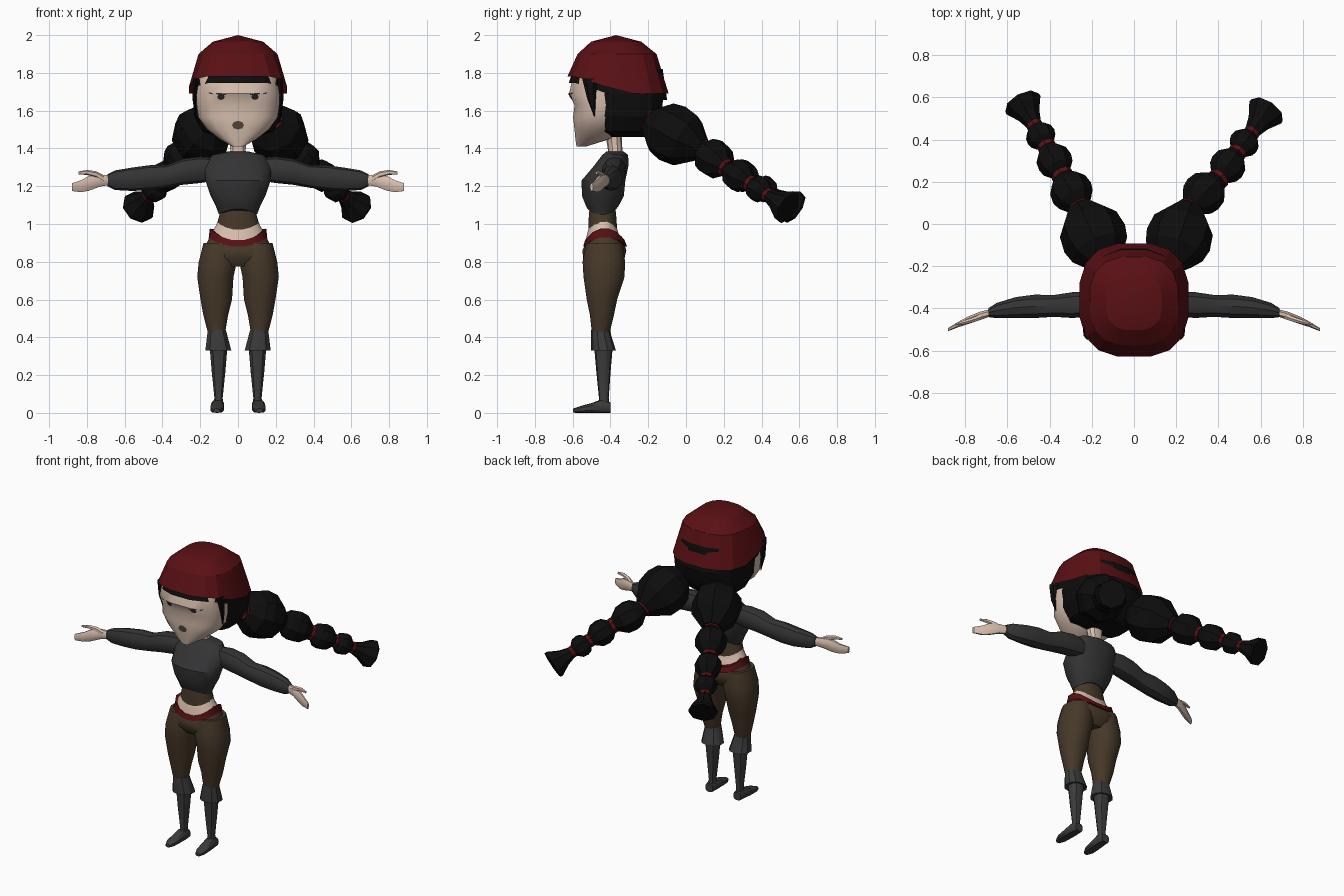
import bpy, bmesh, math
from mathutils import Vector
from mathutils.bvhtree import BVHTree

if "Cube" in bpy.data.objects:
    bpy.data.objects.remove(bpy.data.objects["Cube"], do_unlink=True)


def material(name, rgb):
    m = bpy.data.materials.new(name)
    m.use_nodes = True
    m.diffuse_color = (*rgb, 1)
    bsdf = m.node_tree.nodes["Principled BSDF"]
    bsdf.inputs["Base Color"].default_value = (*rgb, 1)
    bsdf.inputs["Roughness"].default_value = 0.9
    return m


RED = material("dark red cloth", (0.1, 0.005, 0.007))
HAIR = material("black hair", (0.004, 0.004, 0.004))
SKIN = material("pale skin", (0.68, 0.52, 0.42))
SWEATER = material("charcoal knit", (0.034, 0.034, 0.036))
BROWN = material("brown cloth", (0.062, 0.04, 0.022))
BOOT = material("grey leather", (0.045, 0.045, 0.046))
EYE = material("eye grey", (0.03, 0.027, 0.027))
MOUTH = material("mouth brown", (0.1, 0.06, 0.04))


def finish(name, bm, mat, angle=0):
    bmesh.ops.remove_doubles(bm, verts=bm.verts, dist=0.0005)
    bmesh.ops.recalc_face_normals(bm, faces=bm.faces)
    mesh = bpy.data.meshes.new(name)
    bm.to_mesh(mesh)
    bm.free()
    mesh.materials.append(mat)
    ob = bpy.data.objects.new(name, mesh)
    bpy.context.collection.objects.link(ob)
    if angle:
        bpy.ops.object.select_all(action='DESELECT')
        ob.select_set(True)
        bpy.context.view_layer.objects.active = ob
        bpy.ops.object.shade_smooth_by_angle(angle=math.radians(angle))
    return ob


def skin_rings(bm, rings, caps=True):
    """Bridge successive rings of points with quads."""
    rows = [[bm.verts.new(p) for p in ring] for ring in rings]
    n = len(rows[0])
    for a, b in zip(rows, rows[1:]):
        for i in range(n):
            j = (i + 1) % n
            bm.faces.new((a[i], a[j], b[j], b[i]))
    if caps:
        bm.faces.new(rows[0])
        bm.faces.new(rows[-1])


def loft(name, rings, mat, axis="z", sides=12, power=2.2, side=1, warp=None, caps=True, angle=35):
    """Rings are (position on axis, centre u, centre v, radius u, radius v)."""
    points = []
    for k, (t, cu, cv, ru, rv) in enumerate(rings):
        row = []
        for i in range(sides):
            a = 2 * math.pi * (i + 0.5) / sides
            c, s = math.cos(a), math.sin(a)
            u = cu + ru * math.copysign(abs(c) ** (2 / power), c)
            v = cv + rv * math.copysign(abs(s) ** (2 / power), s)
            p = {"x": (t, u, v), "y": (u, t, v), "z": (u, v, t)}[axis]
            p = Vector((p[0] * side, p[1], p[2]))
            row.append(warp(p, k, s) if warp else p)
        points.append(row)
    bm = bmesh.new()
    skin_rings(bm, points, caps)
    return finish(name, bm, mat, angle)


def dips(*amounts):
    """Lower each ring at front and back by its own amount."""
    def warp(p, k, s):
        p.z -= amounts[k] * s * s
        return p
    return warp


def brim(y):
    return 1.69 + 0.09 * max(0, min(1, (-0.33 - y) / 0.24))


# Head, from (height, half width, front y, back y)
head_rows = [(1.41, .03, -.58, -.53), (1.45, .1, -.587, -.4), (1.5, .165, -.592, -.34),
             (1.565, .213, -.6, -.3), (1.63, .222, -.592, -.3), (1.69, .225, -.622, -.3),
             (1.78, .215, -.6, -.3)]
head = loft("head", [(z, 0, (f + b) / 2, w, (b - f) / 2) for z, w, f, b in head_rows],
            SKIN, sides=16, power=2.7)
loft("neck", [(1.34, 0, -.375, .06, .05), (1.39, 0, -.375, .042, .038),
              (1.5, 0, -.385, .055, .045)], SKIN, sides=10)

# Face details laid on the head surface
tree = BVHTree.FromObject(head, bpy.context.evaluated_depsgraph_get())


def decal(name, x, z, w, h, mat, tilt=0):
    bm = bmesh.new()

    def stick(px, pz):
        hit = tree.ray_cast(Vector((px, -2, pz)), Vector((0, 1, 0)))[0]
        return bm.verts.new((px, (hit.y if hit else -.6) - .005, pz))
    mid = stick(x, z)
    ring = []
    for i in range(8):
        a = math.tau * i / 8
        px, pz = w * math.cos(a), h * math.sin(a)
        ring.append(stick(x + px, z + pz + tilt * px))
    for i in range(8):
        bm.faces.new((mid, ring[i], ring[(i + 1) % 8]))
    finish(name, bm, mat)


for s, label in ((1, "left"), (-1, "right")):
    decal(label + "_eye", .09 * s, 1.673, .02, .016, EYE)
    decal(label + "_upper_lash", .09 * s, 1.688, .03, .005, EYE, .1 * s)
    decal(label + "_outer_lash", .145 * s, 1.692, .013, .004, EYE, .3 * s)
decal("mouth", 0, 1.523, .032, .023, MOUTH)

# Hair and cap
hair_rows = [(1.46, .1, -.4, -.2), (1.49, .19, -.46, -.17), (1.57, .235, -.49, -.13),
             (1.69, .242, -.51, -.115), (1.8, .2, -.5, -.16)]
loft("back_hair", [(z, 0, (f + b) / 2, w, (b - f) / 2) for z, w, f, b in hair_rows],
     HAIR, sides=16, power=3.2, angle=20)


def follow_brim(offset):
    def warp(p, k, s):
        if k == 0:
            p.z = brim(p.y) + offset
        return p
    return warp


loft("fringe", [(1.7, 0, -.36, .243, .264), (1.82, 0, -.36, .22, .24)], HAIR,
     sides=16, power=2.6, warp=follow_brim(-.033), caps=False)
loft("cap", [(1.7, 0, -.36, .262, .272), (1.9, 0, -.365, .212, .212),
             (1.965, 0, -.37, .135, .135), (2, 0, -.37, 0, 0)], RED,
     sides=16, power=2.7, warp=follow_brim(0), caps=False, angle=18)
for s, label in ((1, "left"), (-1, "right")):
    loft(label + "_side_lock", [(1.57, .225, -.485, .003, .003), (1.66, .232, -.5, .01, .022),
                                (1.77, .222, -.51, .018, .04)], HAIR, sides=6, side=s)


# Braids: faceted beads strung between joints, with red ties and a flared tuft
def turned(name, a, b, profile, mat):
    a, b = Vector(a), Vector(b)
    d = (b - a).normalized()
    u = d.cross(Vector((0, 0, 1))).normalized()
    v = d.cross(u)
    rings = [[a.lerp(b, t) + r * (u * math.cos(math.tau * i / 8) + v * math.sin(math.tau * i / 8))
              for i in range(8)] for t, r in profile]
    bm = bmesh.new()
    skin_rings(bm, rings)
    finish(name, bm, mat)


braids = {
    "left": [(.165, -.2, 1.55), (.265, .08, 1.395), (.4, .215, 1.295),
             (.49, .34, 1.215), (.555, .43, 1.155), (.63, .54, 1.085)],
    "right": [(-.13, -.19, 1.55), (-.255, .08, 1.395), (-.34, .23, 1.295),
              (-.415, .37, 1.215), (-.47, .465, 1.155), (-.53, .575, 1.085)]}
radii = (.158, .102, .085, .072)
for label, joints in braids.items():
    for i, r in enumerate(radii):
        bead = [(0, .4 * r), (.25, .9 * r), (.45, r), (.7, .93 * r), (1, .42 * r)]
        turned(f"{label}_braid_bead_{i + 1}", joints[i], joints[i + 1], bead, HAIR)
        j = Vector(joints[i + 1])
        d = (Vector(joints[i + 1]) - Vector(joints[i])).normalized() * .012
        tie = .45 * r + .006 if i else .058
        turned(f"{label}_braid_tie_{i + 1}", j - d, j + d, [(0, tie), (1, tie)], RED)
    turned(label + "_braid_tuft", joints[4], joints[5],
           [(0, .034), (.45, .055), (.9, .092), (1, .09)], HAIR)
    base, out = Vector(joints[0]), Vector((0, .014, -.007))
    turned(label + "_braid_base_tie", base - out, base + out, [(0, .07), (1, .07)], RED)

# Torso
loft("sweater", [(1.385, 0, -.375, .05, .045), (1.365, 0, -.375, .14, .07),
                 (1.31, 0, -.395, .178, .092), (1.23, 0, -.437, .176, .118),
                 (1.15, 0, -.44, .148, .113), (1.09, 0, -.443, .118, .09),
                 (1.05, 0, -.445, .103, .077)], SWEATER, sides=16,
     warp=dips(0, 0, 0, 0, 0, -.01, -.03))
loft("waistband", [(1.1, 0, -.442, .09, .068), (1.04, 0, -.442, .102, .074),
                   (1.0, 0, -.44, .115, .078)], BROWN, sides=16, warp=dips(0, 0, .045))
loft("midriff", [(1.015, 0, -.44, .11, .076), (.995, 0, -.44, .118, .084),
                 (.95, 0, -.435, .145, .1)], SKIN, sides=16, warp=dips(.04, .045, .05))
loft("belt", [(.975, 0, -.43, .14, .095), (.978, 0, -.43, .152, .106),
              (.93, 0, -.428, .158, .118), (.93, 0, -.428, .14, .1)], RED, sides=16,
     warp=dips(.065, .065, .05, .05))
loft("hips", [(.955, 0, -.43, .143, .1), (.88, 0, -.432, .178, .118),
              (.82, 0, -.435, .185, .112), (.775, 0, -.435, .12, .08)], BROWN, sides=16,
     warp=dips(.05, .02, 0, 0))

# Limbs, repeated on both sides
for s, label in ((1, "left"), (-1, "right")):
    loft(label + "_trouser_leg", [(.9, .1, -.432, .085, .1), (.8, .107, -.435, .104, .116),
                                  (.72, .12, -.434, .099, .112), (.6, .115, -.445, .086, .083),
                                  (.52, .118, -.445, .068, .066), (.41, .113, -.452, .044, .046)],
         BROWN, side=s)
    loft(label + "_boot_cuff", [(.44, .112, -.452, .05, .05), (.41, .11, -.45, .056, .054),
                                (.33, .104, -.437, .072, .066), (.335, .104, -.437, .05, .05)],
         BOOT, sides=10, side=s)
    loft(label + "_boot_shaft", [(.36, .103, -.437, .05, .05), (.22, .103, -.437, .038, .038),
                                 (.08, .103, -.435, .023, .026), (.03, .105, -.435, .028, .03)],
         BOOT, sides=10, side=s)
    loft(label + "_boot_foot", [(-.4, .106, .028, .028, .028), (-.45, .107, .035, .035, .035),
                                (-.5, .11, .026, .036, .026), (-.56, .112, .018, .034, .018),
                                (-.598, .113, .012, .016, .011)],
         BOOT, axis="y", sides=10, power=3, side=s)
    loft(label + "_sleeve", [(.12, -.375, 1.29, .05, .06), (.2, -.378, 1.287, .062, .07),
                             (.29, -.384, 1.277, .064, .069), (.38, -.388, 1.252, .054, .06),
                             (.47, -.39, 1.245, .058, .066), (.56, -.396, 1.237, .052, .062),
                             (.65, -.41, 1.232, .038, .052), (.69, -.42, 1.232, .022, .032)],
         SWEATER, axis="x", sides=10, side=s)
    loft(label + "_hand", [(.67, -.418, 1.232, .018, .026), (.73, -.435, 1.23, .021, .034),
                           (.79, -.458, 1.215, .019, .042), (.83, -.475, 1.2, .014, .034),
                           (.88, -.5, 1.195, .008, .022)], SKIN, axis="x", sides=8, side=s)
    loft(label + "_thumb", [(.71, -.435, 1.238, .016, .02), (.75, -.45, 1.262, .014, .017),
                            (.8, -.465, 1.273, .011, .013), (.845, -.475, 1.27, .006, .008)],
         SKIN, axis="x", sides=6, side=s)
